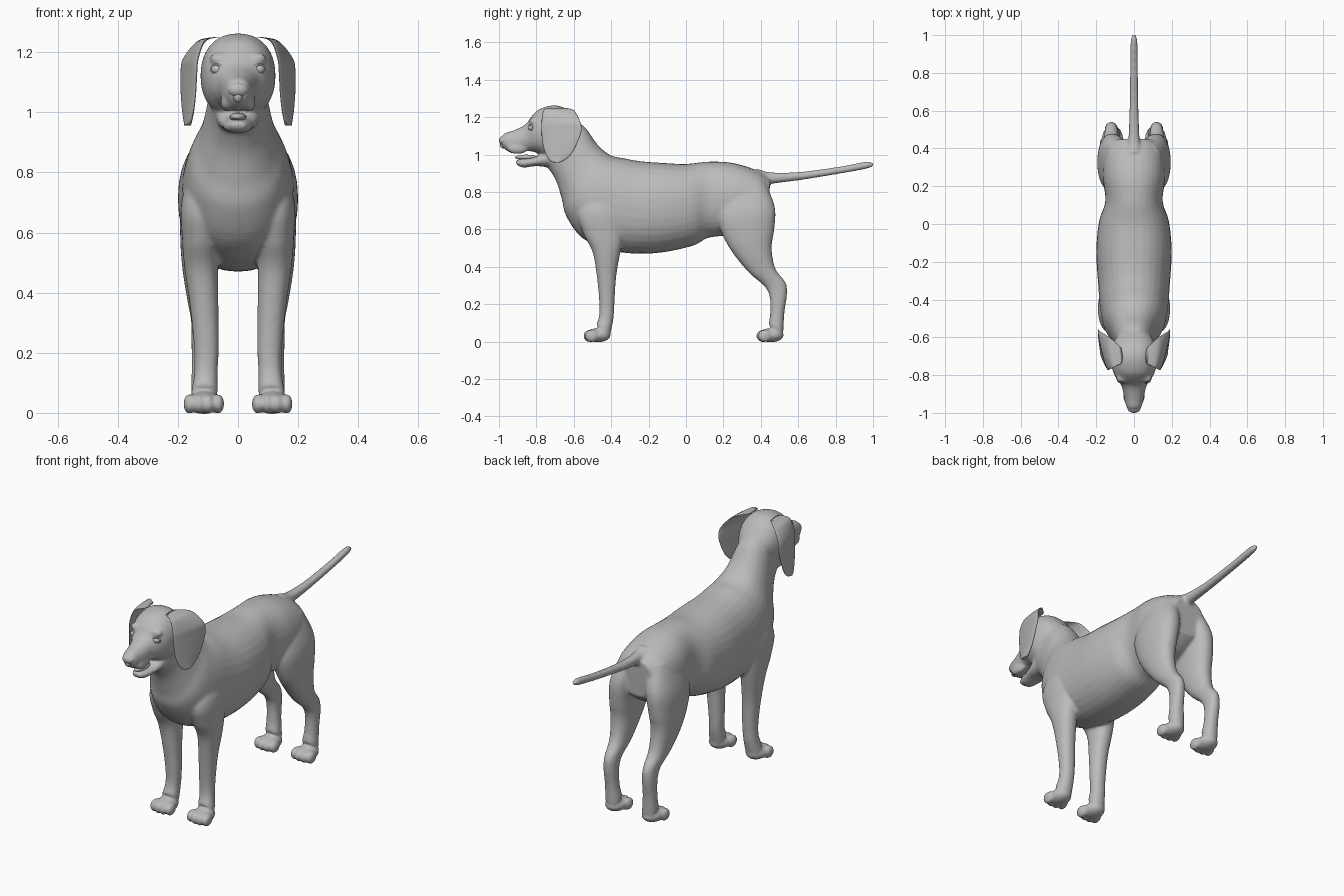
import bpy
import bmesh
from math import cos, sin, pi
from mathutils import Matrix, Vector

cube = bpy.data.objects.get("Cube")
if cube:
    bpy.data.objects.remove(cube)

# One flat coat colour
grey = bpy.data.materials.new("plain grey")
grey.use_nodes = True
grey.diffuse_color = (.5, .5, .5, 1)
grey.node_tree.nodes["Principled BSDF"].inputs["Base Color"].default_value = (.5, .5, .5, 1)


def smooth_steps(rows, steps):
    """Catmull-Rom interpolation of whole rows of numbers."""
    result = []
    last = len(rows) - 1
    for i in range(last):
        a, b, c, d = rows[max(i - 1, 0)], rows[i], rows[i + 1], rows[min(i + 2, last)]
        for s in range(steps):
            t = s / steps
            result.append([
                q + t * ((r - p) / 2 + t * ((p - 2.5 * q + 2 * r - e / 2)
                                            + t * (1.5 * (q - r) + (e - p) / 2)))
                for p, q, r, e in zip(a, b, c, d)])
    result.append(list(rows[-1]))
    return result


def signed_power(value, power):
    return abs(value) ** power * (1 if value > 0 else -1)


def loft(bm, rows, side=1, steps=5, sides=32, power=.9):
    """Skin closed rings; a row holds two opposite edge points and a half width."""
    rings = []
    for x1, y1, z1, x2, y2, z2, width in smooth_steps(rows, steps):
        p, q = Vector((x1, y1, z1)), Vector((x2, y2, z2))
        middle, reach = (p + q) / 2, (p - q) / 2
        ring = []
        for k in range(sides):
            angle = 2 * pi * k / sides
            co = middle + reach * signed_power(cos(angle), power)
            co.x += width * signed_power(sin(angle), power)
            co.x *= side
            ring.append(bm.verts.new(co))
        rings.append(ring)
    for low, high in zip(rings, rings[1:]):
        for k in range(sides):
            n = (k + 1) % sides
            bm.faces.new((low[k], low[n], high[n], high[k]))
    bm.faces.new(rings[0])
    bm.faces.new(rings[-1])


def outline(rows, x=0):
    """Rows of (y, z, y, z, half width) on a plane of constant x."""
    return [(x, a, b, x, c, d, w) for a, b, c, d, w in rows]


def limb(rows):
    """Rows of (front y, z, back y, z, centre x, half width)."""
    return [(x, a, b, x, c, d, w) for a, b, c, d, x, w in rows]


def ball(bm, centre, radii):
    matrix = Matrix.Translation(centre) @ Matrix.Diagonal((*radii, 1))
    bmesh.ops.create_uvsphere(bm, u_segments=24, v_segments=16, radius=1, matrix=matrix)


def finish(bm, name):
    bmesh.ops.recalc_face_normals(bm, faces=bm.faces)
    for face in bm.faces:
        face.smooth = True
    mesh = bpy.data.meshes.new(name)
    bm.to_mesh(mesh)
    bm.free()
    mesh.materials.append(grey)
    obj = bpy.data.objects.new(name, mesh)
    bpy.context.collection.objects.link(obj)
    return obj


# Neck and trunk: topline point, underline point, half width
trunk = outline([
    (-.66, 1.2, -.77, .97, .085), (-.55, 1.155, -.7, .87, .1),
    (-.47, 1.05, -.665, .765, .125), (-.4, .995, -.64, .67, .16),
    (-.33, .98, -.55, .55, .18), (-.25, .965, -.38, .482, .19),
    (-.12, .955, -.17, .472, .2), (0, .95, .03, .51, .185),
    (.12, .962, .12, .555, .152), (.25, .955, .25, .57, .165),
    (.38, .915, .36, .6, .155), (.45, .87, .44, .66, .105)])

# Skull and muzzle, nose to nape
skull = outline([
    (-.99, 1.09, -.985, 1.05, .025), (-.97, 1.113, -.965, 1.025, .04),
    (-.92, 1.13, -.92, 1.005, .052), (-.86, 1.16, -.85, 1.018, .067),
    (-.825, 1.205, -.8, 1.01, .096), (-.78, 1.245, -.76, .99, .115),
    (-.7, 1.263, -.7, .98, .125), (-.63, 1.238, -.66, 1, .115),
    (-.57, 1.17, -.62, 1.02, .09)])
jaw = outline([
    (-.912, .968, -.905, .945, .025), (-.875, .978, -.87, .93, .043),
    (-.8, .99, -.8, .938, .06), (-.72, 1.05, -.73, .93, .075)])

tail = outline([
    (.38, .925, .38, .82, .045), (.45, .905, .45, .842, .03),
    (.61, .907, .61, .863, .024), (.82, .935, .82, .897, .021),
    (.96, .962, .97, .925, .018), (1.004, .955, 1.004, .94, .008)])

foreleg = limb([
    (-.48, .87, -.36, .88, .08, .05), (-.575, .7, -.32, .72, .115, .072),
    (-.55, .58, -.33, .58, .122, .064), (-.5, .48, -.35, .48, .122, .056),
    (-.477, .35, -.373, .35, .112, .047), (-.464, .22, -.383, .2, .105, .041),
    (-.464, .14, -.388, .12, .107, .039), (-.48, .09, -.405, .04, .112, .045)])
hind_leg = limb([
    (.22, .84, .42, .86, .08, .06), (.17, .68, .475, .72, .11, .079),
    (.2, .56, .472, .6, .122, .07), (.26, .46, .458, .5, .125, .06),
    (.34, .365, .478, .39, .122, .047), (.42, .295, .533, .315, .12, .036),
    (.448, .235, .54, .25, .12, .035), (.45, .15, .527, .16, .118, .036),
    (.44, .09, .52, .05, .114, .043)])

coat = bmesh.new()
for part in (trunk, skull, jaw, tail):
    loft(coat, part)
for side in (1, -1):
    for leg, paw_y in ((foreleg, -.47), (hind_leg, .455)):
        loft(coat, leg, side)
        # Paw with four toes
        ball(coat, (side * .114, paw_y, .034), (.056, .068, .038))
        for toe in range(4):
            offset = toe - 1.5
            reach = .048 - .009 * abs(offset)
            ball(coat, (side * (.114 + .032 * offset), paw_y - reach, .03),
                 (.02, .037, .034))
    # Brow and hanging upper lip
    ball(coat, (side * .062, -.815, 1.178), (.034, .025, .02))
    ball(coat, (side * .036, -.9, 1.032), (.022, .055, .03))
body = finish(coat, "body")
remesh = body.modifiers.new("blend", "REMESH")
remesh.mode = "VOXEL"
remesh.voxel_size = .008
remesh.use_smooth_shade = True
soften = body.modifiers.new("soften", "SMOOTH")
soften.factor = .5
soften.iterations = 7

# Hanging ears: height, front edge y and x, back edge y and x
ear_rows = [(xf, yf, z, xb, yb, z, .011) for z, yf, xf, yb, xb in (
    (1.25, -.74, .07, -.65, .075), (1.237, -.762, .112, -.6, .13),
    (1.18, -.772, .133, -.568, .18), (1.13, -.773, .138, -.558, .189),
    (1.06, -.767, .142, -.582, .188), (1, -.75, .15, -.615, .182),
    (.965, -.725, .16, -.655, .174), (.957, -.7, .166, -.68, .17))]

for side, word in ((1, "left"), (-1, "right")):
    bm = bmesh.new()
    loft(bm, ear_rows, side, power=1)
    finish(bm, word + "_ear")

    # Eyeball with a rounded lid rim
    bm = bmesh.new()
    centre = Vector((side * .068, -.826, 1.143))
    ball(bm, centre, (.021, .018, .016))
    finish(bm, word + "_eye")
    bpy.ops.mesh.primitive_torus_add(
        major_radius=.021, minor_radius=.005, major_segments=24, minor_segments=8,
        location=centre + Vector((side * .002, -.006, 0)), rotation=(pi / 2, 0, side * .5))
    lid = bpy.context.object
    lid.name = word + "_eyelid"
    lid.scale.y = .75
    lid.data.materials.append(grey)
    bpy.ops.object.shade_smooth()

# Nose pad and tongue
bm = bmesh.new()
ball(bm, (0, -.972, 1.075), (.036, .028, .026))
ball(bm, (0, -.975, 1.052), (.016, .02, .02))
finish(bm, "nose")
bm = bmesh.new()
ball(bm, (0, -.855, .985), (.028, .06, .014))
finish(bm, "tongue")
